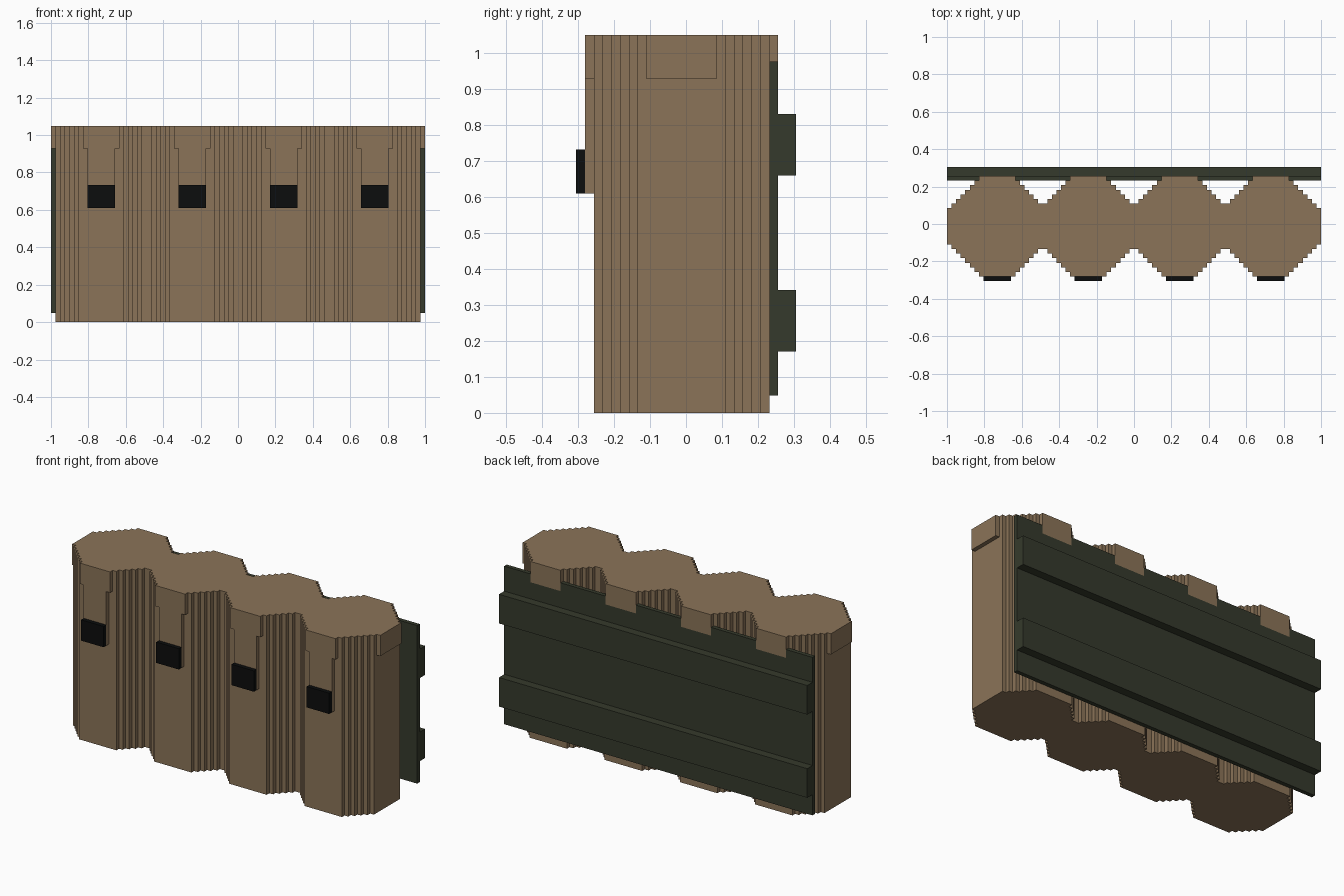
import bpy, bmesh

if "Cube" in bpy.data.objects:
    bpy.data.objects.remove(bpy.data.objects["Cube"], do_unlink=True)

V = 2 / 82                      # size of one block
WIDTH, DEPTH = 82, 25           # overall size in blocks
MID = 12                        # depth of the pouch centre line
CENTRES = [11, 31, 51, 71]      # pouch centres along x


def material(name, rgb):
    m = bpy.data.materials.new(name)
    m.use_nodes = True
    m.diffuse_color = (*rgb, 1)
    m.node_tree.nodes["Principled BSDF"].inputs["Base Color"].default_value = (*rgb, 1)
    return m


TAN = material("tan_canvas", (0.258, 0.174, 0.098))
GREEN = material("dark_green_webbing", (0.036, 0.042, 0.025))
BLACK = material("black_buckle", (0.0035, 0.004, 0.004))


def prism(name, outline, z0, z1, mat):
    """Extrude an outline given in blocks from z0 to z1."""
    bm = bmesh.new()
    verts = [bm.verts.new(((x - WIDTH / 2) * V, (y - DEPTH / 2) * V, z0 * V))
             for x, y in outline]
    base = bm.faces.new(verts)
    top = bmesh.ops.extrude_face_region(bm, geom=[base])["geom"]
    bmesh.ops.translate(bm, vec=(0, 0, (z1 - z0) * V),
                        verts=[g for g in top if isinstance(g, bmesh.types.BMVert)])
    bmesh.ops.recalc_face_normals(bm, faces=bm.faces)
    mesh = bpy.data.meshes.new(name)
    bm.to_mesh(mesh)
    bm.free()
    mesh.materials.append(mat)
    obj = bpy.data.objects.new(name, mesh)
    bpy.context.collection.objects.link(obj)
    return obj


def box(name, x, y, z, mat):
    corners = [(x[0], y[0]), (x[1], y[0]), (x[1], y[1]), (x[0], y[1])]
    return prism(name, corners, z[0], z[1], mat)


def pouch_outline(radius):
    """Stepped outline of four joined octagons of the given radius."""
    def reach(col):
        d = min(abs(col + 0.5 - c) for c in CENTRES) + 0.5
        return int(min(radius, 15 - d))

    first, last = 11 - radius, 71 + radius
    front = []
    for col in range(first, last):
        y = MID - reach(col)
        if front and front[-1][1] == y:
            front[-1] = (col + 1, y)
        else:
            front += [(col, y), (col + 1, y)]
    back = [(x, 2 * MID - y) for x, y in reversed(front)]
    return front + back


# Pouch row and its slightly larger lids
prism("pouch_body", pouch_outline(10), 0, 38, TAN)
prism("pouch_lids", pouch_outline(11), 38, 43, TAN)

# Closing strap and buckle on each pouch
for n, c in enumerate(CENTRES, 1):
    box(f"lid_strap_{n}", (c - 3, c + 3), (1, 2), (25, 38), TAN)
    box(f"buckle_{n}", (c - 3, c + 3), (0, 1), (25, 30), BLACK)

# Back panel, with its upper edge notched around the lids
box("back_panel", (0, WIDTH), (22, 23), (2, 38), GREEN)
starts = [0] + [c + 4 for c in CENTRES]
ends = [c - 4 for c in CENTRES] + [WIDTH]
for n, span in enumerate(zip(starts, ends), 1):
    box(f"back_panel_edge_{n}", span, (22, 23), (38, 40), GREEN)

# Two horizontal webbing straps across the back
for name, z in (("lower", (7, 14)), ("upper", (27, 34))):
    box(f"{name}_back_strap", (0, WIDTH), (23, 25), z, GREEN)
